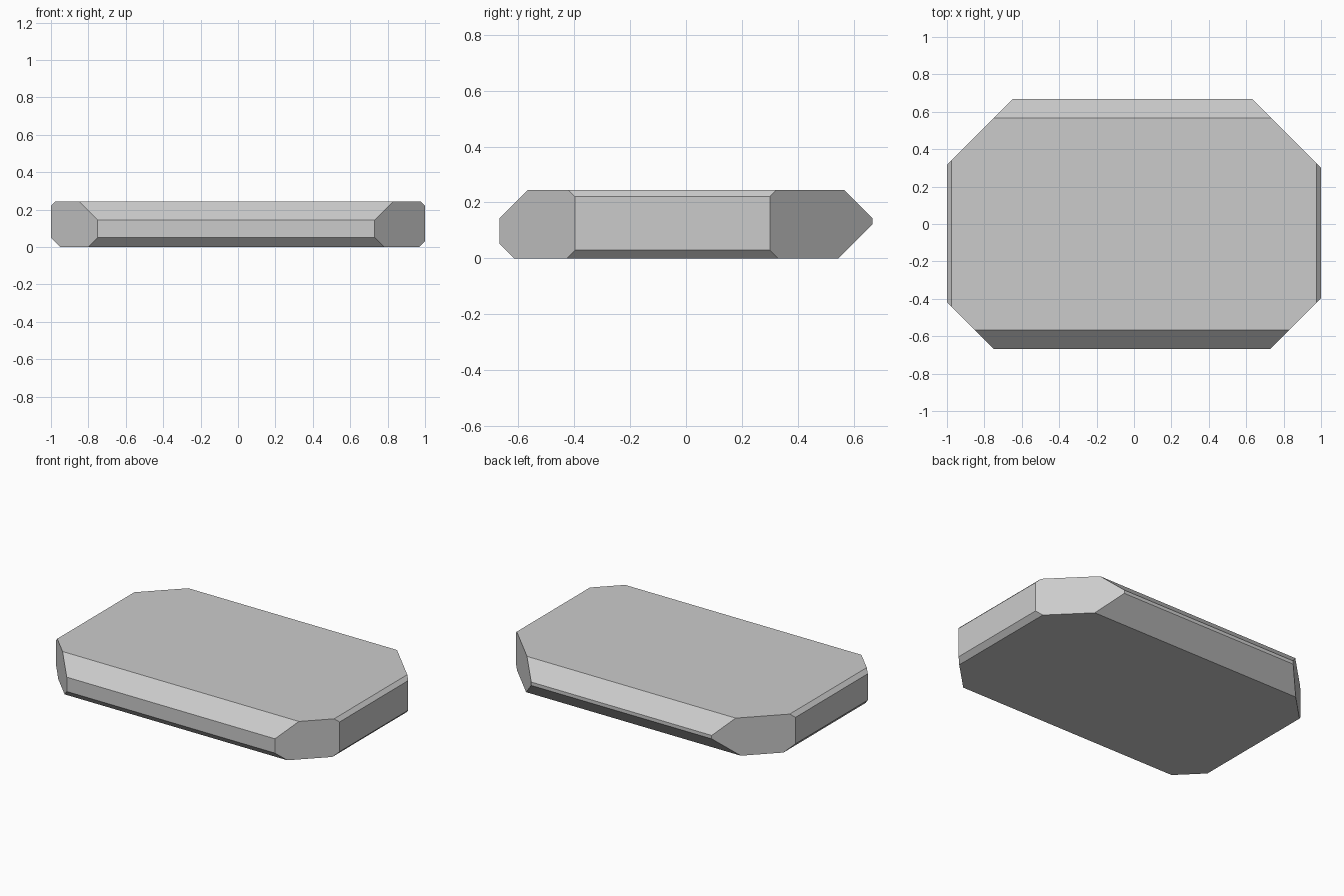
import bpy, bmesh
from mathutils import Vector

if "Cube" in bpy.data.objects:
    bpy.data.objects.remove(bpy.data.objects["Cube"])

HX, HY, H = 1.0, 0.667, 0.244

# Rectangular slab standing on z = 0
bm = bmesh.new()
bmesh.ops.create_cube(bm, size=1)
for v in bm.verts:
    v.co = Vector((v.co.x * 2 * HX, v.co.y * 2 * HY, (v.co.z + 0.5) * H))


def cut(normal, offset):
    """Slice off everything beyond the plane normal . p = offset and cap it."""
    n = Vector(normal)
    geom = bm.verts[:] + bm.edges[:] + bm.faces[:]
    res = bmesh.ops.bisect_plane(bm, geom=geom, dist=1e-5, plane_co=n * offset / n.length_squared,
                                 plane_no=n, clear_outer=True)
    edges = [e for e in res["geom_cut"] if isinstance(e, bmesh.types.BMEdge)]
    bmesh.ops.contextual_create(bm, geom=edges)


# Clipped vertical corners
for sx, sy, d in ((-1, 1, 1.317), (1, 1, 1.30), (-1, -1, 1.417), (1, -1, 1.397)):
    cut((sx, sy, 0), d)

# Uneven 45 degree bevels on upper and lower rims: outward direction, top, bottom
for x, y, top, bottom in ((0, -1, 0.811, 0.615), (0, 1, 0.811, 0.545),
                          (-1, 0, 1.22, 0.95), (1, 0, 1.221, 0.97)):
    cut((x, y, 1), top)
    cut((x, y, -1), bottom)

bmesh.ops.recalc_face_normals(bm, faces=bm.faces[:])
mesh = bpy.data.meshes.new("bevelled_slab")
bm.to_mesh(mesh)
bm.free()
bpy.context.collection.objects.link(bpy.data.objects.new("bevelled_slab", mesh))
